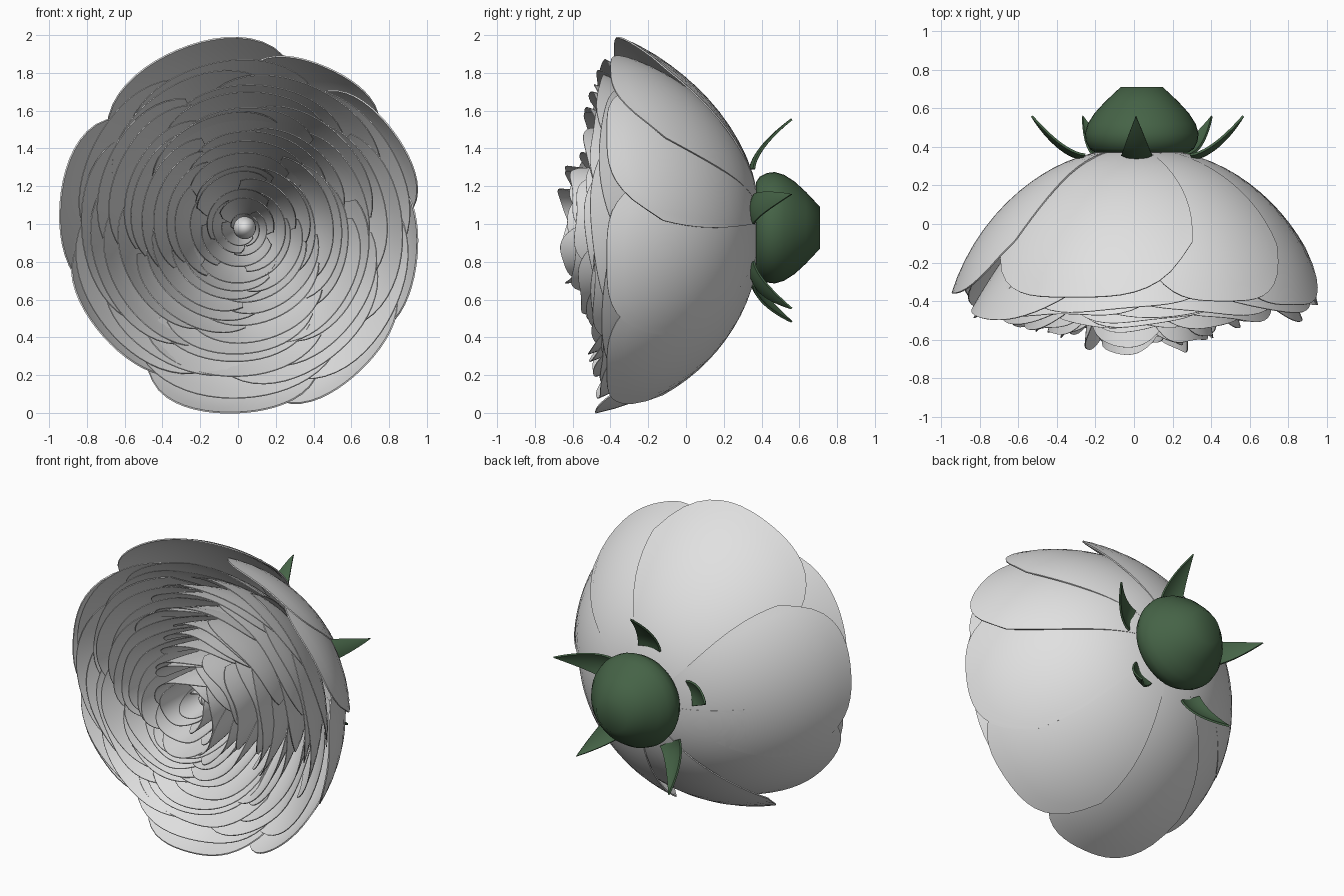
import bpy, bmesh, math, random
from math import sin, cos, pi, radians
from mathutils import Vector

random.seed(4)
if "Cube" in bpy.data.objects:
    bpy.data.objects.remove(bpy.data.objects["Cube"])

AXIS_X, AXIS_Z, BASE_Y = 0.02, 0.98, 0.39


def material(name, color):
    m = bpy.data.materials.new(name)
    m.use_nodes = True
    m.diffuse_color = color
    m.node_tree.nodes["Principled BSDF"].inputs["Base Color"].default_value = color
    return m


white = material("petal white", (0.75, 0.75, 0.75, 1))
green = material("calyx green", (0.06, 0.125, 0.062, 1))


def polar(r, a, y):
    return Vector((AXIS_X + r * cos(a), y, AXIS_Z + r * sin(a)))


def add_grid(bm, nu, nv, point):
    """Adds a sheet of quads; point(u, v) takes u in -1..1 and v in 0..1."""
    rows = [[bm.verts.new(point(2 * i / nu - 1, j / nv)) for i in range(nu + 1)]
            for j in range(nv + 1)]
    for lo, hi in zip(rows, rows[1:]):
        for i in range(nu):
            bm.faces.new((lo[i], lo[i + 1], hi[i + 1], hi[i]))


def finish(bm, name, mat, thickness=0, sharp=40):
    mesh = bpy.data.meshes.new(name)
    bm.to_mesh(mesh)
    bm.free()
    ob = bpy.data.objects.new(name, mesh)
    bpy.context.collection.objects.link(ob)
    mesh.materials.append(mat)
    bpy.ops.object.select_all(action="DESELECT")
    ob.select_set(True)
    bpy.context.view_layer.objects.active = ob
    if thickness:
        mod = ob.modifiers.new("thickness", "SOLIDIFY")
        mod.thickness = thickness
        mod.offset = 0
        bpy.ops.object.modifier_apply(modifier=mod.name)
    bpy.ops.object.shade_smooth_by_angle(angle=radians(sharp))


def add_petal(bm, angle, radius, rim_y, half, twist, droop, flare, wave=0.0):
    """A cupped petal on a bowl, with a rounded tip and one side tucked under."""
    phase = random.uniform(0, 2 * pi)

    def point(u, v):
        v = v * (1 - droop * abs(u) ** 3.5)
        t = v * pi / 2
        f = 1 - cos(t)
        r = radius * ((1 - flare) * sin(t) ** 0.87 + flare * f) - twist * u * v
        a = angle + half * u * (0.75 + 0.25 * sin(pi * min(v, 0.8)))
        y = BASE_Y + (rim_y - BASE_Y) * f + wave * v ** 4 * sin(4 * u + phase)
        return polar(r, a, y)
    add_grid(bm, 20, 14, point)


# Outer petals: angle, radius, rim depth, half width, flare
outer = [(110, 1.00, -0.38, 42, 0.28), (62, 0.96, -0.40, 31, 0.22),
         (32, 0.95, -0.42, 32, 0.18), (350, 0.94, -0.42, 34, 0.16),
         (310, 0.98, -0.42, 34, 0.18), (268, 0.98, -0.48, 35, 0.18),
         (218, 0.93, -0.40, 38, 0.20), (172, 0.97, -0.36, 38, 0.24)]
bm = bmesh.new()
for deg, radius, rim, half, flare in outer:
    add_petal(bm, radians(deg), radius, rim, radians(half), 0.035, 0.24, flare)
finish(bm, "outer_petals", white, 0.008)

# Nested rings of broad inner petals, rising towards a sunken middle
RINGS = 14
for k in range(RINGS):
    s = k / (RINGS - 1)
    radius = 0.9 - 0.81 * s
    rim = -0.45 - 0.06 * s - 0.2 * s * s + 0.2 * max(0, (s - 0.85) / 0.15)
    count = 6 if k < 6 else 5 if k < 11 else 3
    start = random.uniform(0, 2 * pi)
    bm = bmesh.new()
    for i in range(count):
        a = start + 2 * pi * (i + random.uniform(-0.15, 0.15)) / count
        add_petal(bm, a, radius + random.uniform(-0.02, 0.02),
                  rim + random.uniform(-0.04, 0.03), 1.45 * pi / count,
                  0.03 * (1 - 0.5 * s), 0.11,
                  0.46 - 0.2 * s + random.uniform(-0.08, 0.08), 0.015)
    finish(bm, f"inner_petals_{k + 1}", white, 0.005)

# Bud at the centre
bm = bmesh.new()
bmesh.ops.create_uvsphere(bm, u_segments=24, v_segments=16, radius=0.06)
for v in bm.verts:
    v.co = Vector((v.co.x + 0.035, v.co.y * 1.8 - 0.32, v.co.z + AXIS_Z))
finish(bm, "centre_bud", white)

# Calyx: a lathed cup with a flat end
profile = [(0, 0.37), (0.24, 0.37), (0.27, 0.39), (0.29, 0.43), (0.295, 0.47),
           (0.28, 0.52), (0.245, 0.575), (0.19, 0.635), (0.11, 0.71), (0, 0.71)]
bm = bmesh.new()


def calyx_point(u, v):
    r, y = profile[round(v * (len(profile) - 1))]
    return polar(r, pi * u, y) + Vector((0.02, 0, 0))


add_grid(bm, 40, len(profile) - 1, calyx_point)
bmesh.ops.remove_doubles(bm, verts=bm.verts, dist=0.0005)
bmesh.ops.recalc_face_normals(bm, faces=bm.faces)
finish(bm, "calyx", green, sharp=80)

# Five pointed sepals curling backwards
bm = bmesh.new()
for deg in (91, 18, 163, 240, 312):
    a = radians(deg)
    side = Vector((-sin(a), 0, cos(a)))

    def sepal_point(u, v):
        width = 0.08 * (1 - v) * (1 + 0.6 * v)
        r = 0.31 + 0.265 * v ** 0.9
        y = 0.36 + 0.2 * v ** 1.5 - 0.02 * (1 - u * u) * (1 - v)
        return polar(r, a, y) + side * u * width
    add_grid(bm, 6, 12, sepal_point)
bmesh.ops.remove_doubles(bm, verts=bm.verts, dist=0.0005)
finish(bm, "sepals", green, 0.012)
